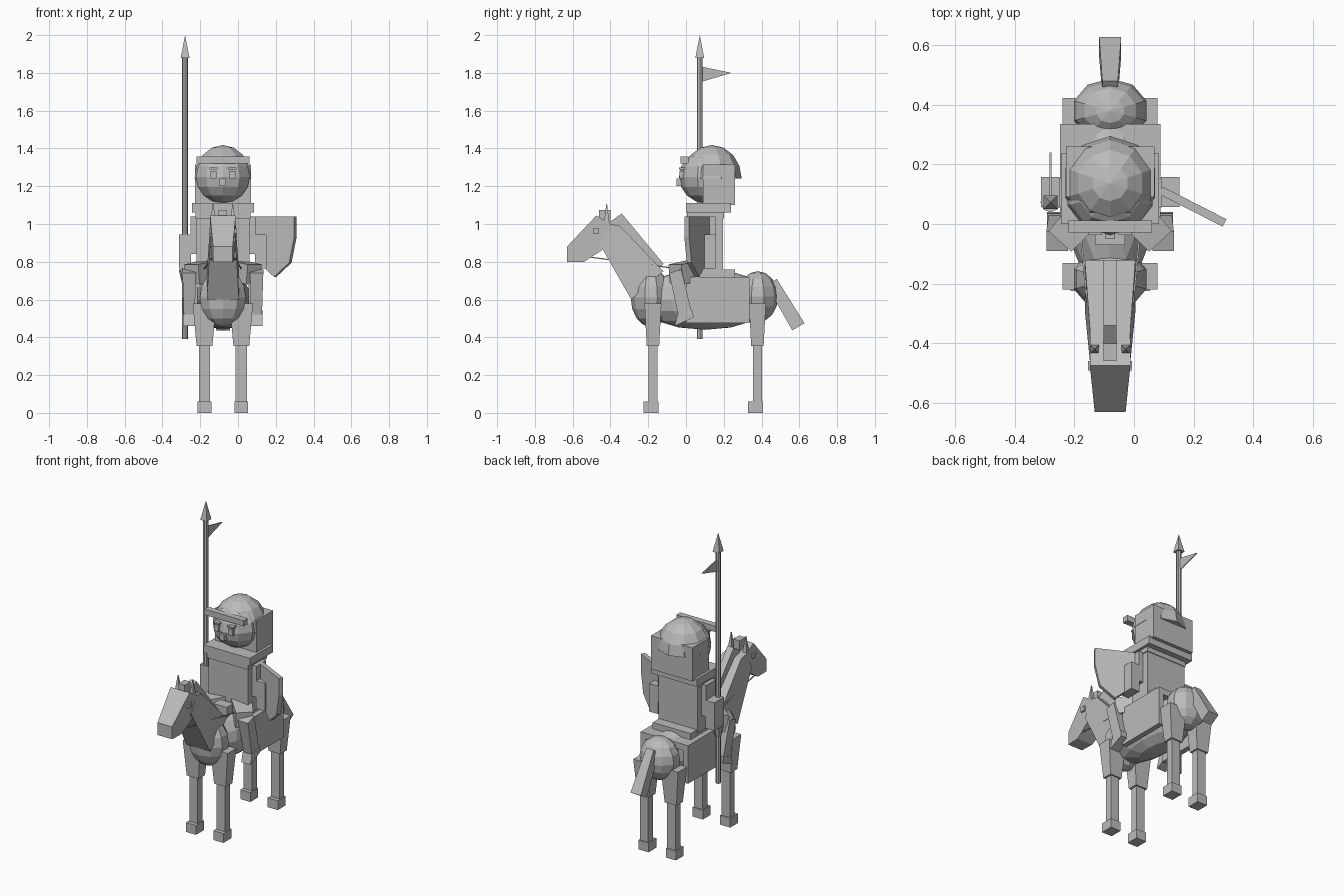
import bpy, bmesh, math
from mathutils import Matrix, Vector

if "Cube" in bpy.data.objects:
    bpy.data.objects.remove(bpy.data.objects["Cube"])

CX = -0.08  # centre line of horse and rider

grey = bpy.data.materials.new("plain_grey")
grey.diffuse_color = (0.5, 0.5, 0.5, 1)
grey.use_nodes = True
grey.node_tree.nodes["Principled BSDF"].inputs["Base Color"].default_value = grey.diffuse_color


def finish(name, bm):
    bmesh.ops.recalc_face_normals(bm, faces=bm.faces)
    me = bpy.data.meshes.new(name)
    bm.to_mesh(me)
    bm.free()
    me.materials.append(grey)
    ob = bpy.data.objects.new(name, me)
    bpy.context.collection.objects.link(ob)
    return ob


def box(name, x, y, z):
    """Box from (min, max) pairs."""
    bm = bmesh.new()
    bmesh.ops.create_cube(bm, size=1)
    for v in bm.verts:
        v.co = [(a + b) / 2 + c * (b - a) for (a, b), c in zip((x, y, z), v.co)]
    return finish(name, bm)


def slab(name, profile, xc=CX):
    """Side profile of (y, z, half width) points, widened both ways from xc."""
    bm = bmesh.new()
    sides = [[bm.verts.new((xc + s * w, y, z)) for y, z, w in profile] for s in (-1, 1)]
    n = len(profile)
    for side in sides:
        bm.faces.new(side)
    for i in range(n):
        j = (i + 1) % n
        bm.faces.new((sides[0][i], sides[0][j], sides[1][j], sides[1][i]))
    return finish(name, bm)


def ball(name, centre, radii, segments=10, rings=8, floor=None):
    bm = bmesh.new()
    bmesh.ops.create_uvsphere(bm, u_segments=segments, v_segments=rings, radius=1)
    if floor is not None:
        bmesh.ops.bisect_plane(bm, geom=bm.verts[:] + bm.edges[:] + bm.faces[:],
                               plane_co=(0, 0, floor), plane_no=(0, 0, 1), clear_inner=True)
        bmesh.ops.holes_fill(bm, edges=[e for e in bm.edges if e.is_boundary])
    for v in bm.verts:
        v.co = [c + r * k for c, r, k in zip(centre, radii, v.co)]
    return finish(name, bm)


def rod(name, a, b, r1, r2, sides=8):
    """Round or square bar from a to b."""
    a, b = Vector(a), Vector(b)
    d = b - a
    bm = bmesh.new()
    bmesh.ops.create_cone(bm, cap_ends=True, segments=sides, radius1=r1, radius2=r2, depth=d.length)
    turn = Matrix.Rotation(math.pi / 4, 4, 'Z') if sides == 4 else Matrix()
    bm.transform(Matrix.Translation((a + b) / 2) @ d.to_track_quat('Z', 'Y').to_matrix().to_4x4() @ turn)
    return finish(name, bm)


def mx(s, a, b):
    """Pair of x values at distances a..b from the centre line on side s."""
    return tuple(sorted((CX + s * a, CX + s * b)))


# Horse body
ball("barrel", (CX, 0.1, 0.60), (0.145, 0.36, 0.16), 12, 8)
ball("chest", (CX, -0.185, 0.61), (0.128, 0.108, 0.155))
ball("rump", (CX, 0.38, 0.615), (0.128, 0.108, 0.135))

# Horse legs and hooves
for end, yc in (("front", -0.175), ("rear", 0.378)):
    for s in (-1, 1):
        x = CX + s * 0.0975
        slab(end + "_upper_leg", [(yc - 0.045, 0.58, 0.062), (yc + 0.045, 0.58, 0.062),
                                  (yc + 0.033, 0.355, 0.042), (yc - 0.033, 0.355, 0.042)], x)
        box(end + "_lower_leg", (x - 0.03, x + 0.03), (yc - 0.024, yc + 0.024), (0.05, 0.36))
        box(end + "_hoof", (x - 0.036, x + 0.036), (yc - 0.05, yc + 0.03), (0, 0.06))

# Neck, head, mane and tail
slab("neck", [(-0.46, 0.90, 0.068), (-0.40, 1.0, 0.066), (-0.35, 0.99, 0.068),
              (-0.12, 0.75, 0.085), (-0.29, 0.60, 0.085)])
slab("horse_head", [(-0.63, 0.80, 0.052), (-0.63, 0.88, 0.052), (-0.475, 1.045, 0.068),
                    (-0.365, 0.98, 0.068), (-0.40, 0.89, 0.068), (-0.54, 0.80, 0.055)])
slab("mane", [(-0.42, 1.0, 0.022), (-0.34, 1.055, 0.022), (-0.12, 0.79, 0.022), (-0.16, 0.74, 0.022)])
slab("tail", [(0.43, 0.67, 0.026), (0.48, 0.71, 0.026), (0.627, 0.475, 0.037), (0.563, 0.437, 0.037)])
box("forelock", (CX - 0.022, CX + 0.022), (-0.46, -0.40), (1.0, 1.075))
for s in (-1, 1):
    rod("ear", (CX + s * 0.052, -0.42, 1.0), (CX + s * 0.052, -0.42, 1.105), 0.021, 0.003, 4)
    box("horse_eye", mx(s, 0.055, 0.074), (-0.492, -0.46), (0.95, 0.98))
    rod("rein", (CX + s * 0.055, -0.51, 0.825), (CX + s * 0.10, -0.02, 0.76), 0.004, 0.004, 4)

# Saddle cloth and saddle
box("saddle_top", (CX - 0.169, CX + 0.169), (0, 0.335), (0.68, 0.72))
for s in (-1, 1):
    box("saddle_side", mx(s, 0.135, 0.169), (0, 0.335), (0.475, 0.72))
box("saddle_seat", (CX - 0.135, CX + 0.135), (-0.01, 0.26), (0.70, 0.76))
box("pommel", (CX - 0.05, CX + 0.05), (-0.07, 0.0), (0.70, 0.79))

# Rider torso
box("torso", (CX - 0.14, CX + 0.14), (0.015, 0.195), (0.74, 1.07))
box("collar", (CX - 0.164, CX + 0.164), (0, 0.237), (1.06, 1.11))
box("chest_band", (CX - 0.146, CX + 0.146), (0.005, 0.2), (1.03, 1.06))

# Rider arms and legs
for s in (-1, 1):
    box("upper_arm", mx(s, 0.13, 0.172), (0.055, 0.155), (0.84, 1.04))
    box("forearm", mx(s, 0.17, 0.232), (0.057, 0.157), (0.765, 0.945))
    rod("thigh", (CX + s * 0.06, 0.06, 0.75), (CX + s * 0.165, -0.055, 0.735), 0.085, 0.072, 4)
    slab("shin", [(-0.09, 0.74, 0.036), (-0.025, 0.76, 0.036),
                  (0.035, 0.515, 0.028), (-0.035, 0.49, 0.028)], CX + s * 0.178)
    slab("foot", [(-0.045, 0.52, 0.033), (0.035, 0.545, 0.033),
                  (0.04, 0.505, 0.033), (-0.06, 0.46, 0.033)], CX + s * 0.178)

# Rider head and helmet
ball("face", (CX, 0.105, 1.25), (0.15, 0.142, 0.14))
ball("helmet_dome", (CX, 0.137, 1.24), (0.158, 0.158, 0.178), 10, 8, 0.0)
box("helmet_back", (CX - 0.148, CX + 0.148), (0.09, 0.26), (1.10, 1.315))
box("helmet_brim", (CX - 0.14, CX + 0.14), (-0.028, 0.012), (1.32, 1.357))
box("nose", (CX - 0.017, CX + 0.017), (-0.05, 0.0), (1.20, 1.24))
for s in (-1, 1):
    box("eye", mx(s, 0.034, 0.066), (-0.035, 0.02), (1.24, 1.28))
    box("eyebrow", mx(s, 0.028, 0.072), (-0.037, 0.02), (1.288, 1.298))

# Lance with pennant
LX, LY = -0.28, 0.073
rod("lance_shaft", (LX, LY, 0.39), (LX, LY, 1.89), 0.0155, 0.0155, 8)
rod("lance_tip", (LX, LY, 1.88), (LX, LY, 2.0), 0.033, 0.0, 4)
rod("lance_guard", (LX, LY, 0.69), (LX, LY, 0.76), 0.018, 0.034, 8)
slab("pennant", [(LY, 1.835, 0.003), (0.24, 1.80, 0.003), (LY, 1.75, 0.003)], LX)

# Shield, turned outward on the left arm
outline = [(0.12, 1.04), (0.12, 0.93), (0.09, 0.795), (0, 0.72)]
outline += [(-u, z) for u, z in outline[-2::-1]]
shield = slab("shield", [(u, z, 0.014) for u, z in outline], 0)
shield.data.transform(Matrix.Translation((0.197, 0.058, 0)) @ Matrix.Rotation(math.radians(63), 4, 'Z'))
